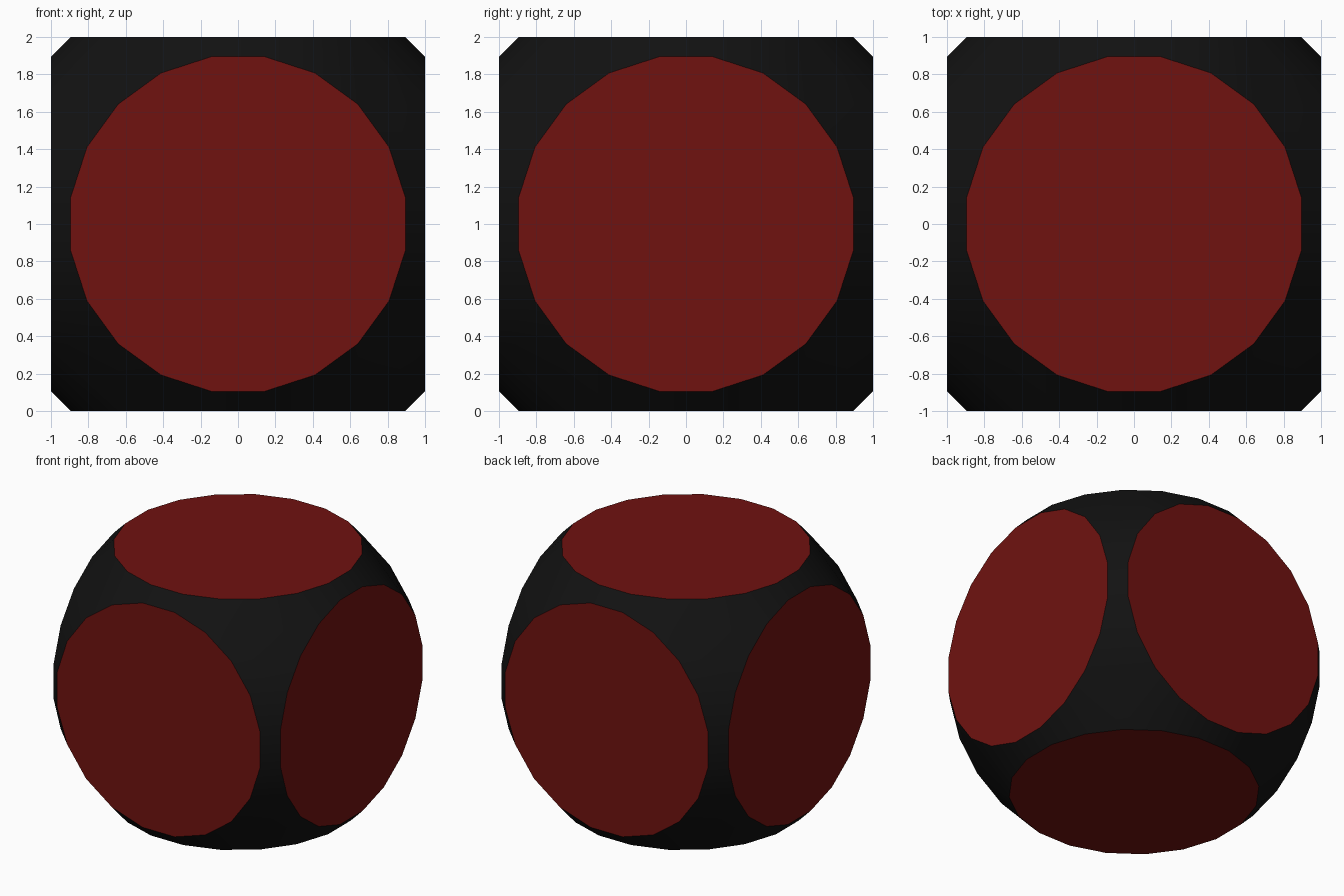
import bpy, bmesh, math
from mathutils import Vector

if "Cube" in bpy.data.objects:
    bpy.data.objects.remove(bpy.data.objects["Cube"])

SIDES, RADIUS = 20, 0.906


def material(name, color):
    mat = bpy.data.materials.new(name)
    mat.diffuse_color = (*color, 1)
    mat.use_nodes = True
    mat.node_tree.nodes["Principled BSDF"].inputs["Base Color"].default_value = mat.diffuse_color
    return mat


# Ring of a flat disc on each of the six cube sides
bm = bmesh.new()
for axis in range(3):
    for side in (-1, 1):
        for i in range(SIDES):
            a = math.radians(9 + 18 * i)
            co = Vector((0, 0, 0))
            co[axis] = side
            co[(axis + 1) % 3] = RADIUS * math.cos(a)
            co[(axis + 2) % 3] = RADIUS * math.sin(a)
            co.z += 1
            bm.verts.new(co)

# Hull joins the discs with edge strips and corner triangles
bmesh.ops.convex_hull(bm, input=bm.verts[:])
bmesh.ops.dissolve_limit(bm, angle_limit=math.radians(1),
                         verts=bm.verts[:], edges=bm.edges[:])
bmesh.ops.recalc_face_normals(bm, faces=bm.faces[:])

# Red discs, black body
for f in bm.faces:
    f.material_index = 1 if max(abs(c) for c in f.normal) > 0.99 else 0

mesh = bpy.data.meshes.new("rounded_cube")
bm.to_mesh(mesh)
bm.free()
mesh.materials.append(material("black", (0.006, 0.006, 0.006)))
mesh.materials.append(material("dark_red", (0.16, 0.006, 0.005)))

cube = bpy.data.objects.new("rounded_cube", mesh)
bpy.context.collection.objects.link(cube)
bpy.context.view_layer.objects.active = cube
cube.select_set(True)
bpy.ops.object.shade_smooth_by_angle(angle=math.radians(30))
